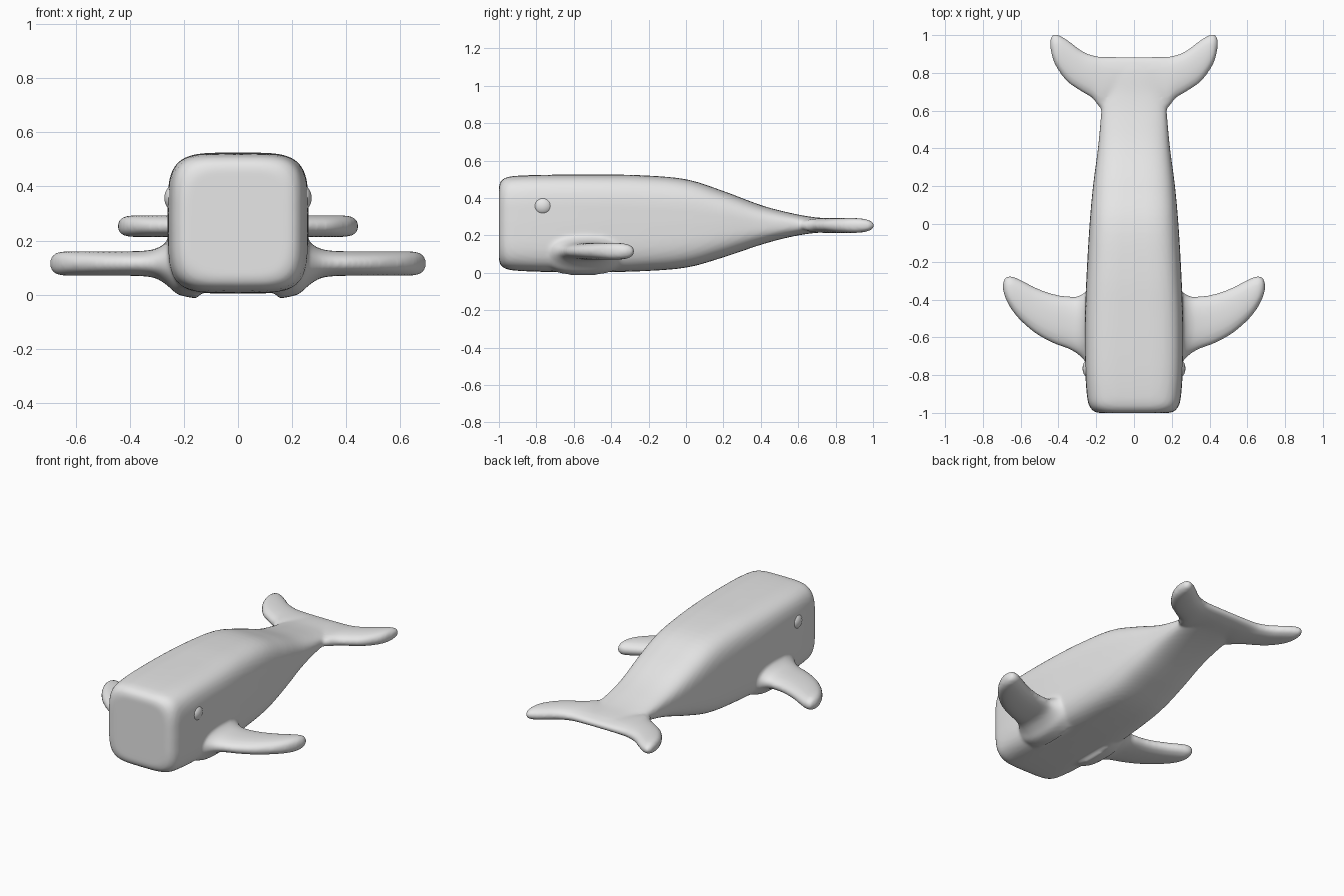
import bpy, bmesh, math
from mathutils import Vector

if "Cube" in bpy.data.objects:
    bpy.data.objects.remove(bpy.data.objects["Cube"])

skin = bpy.data.materials.new("soft_grey")
skin.diffuse_color = (0.8, 0.8, 0.8, 1)
skin.use_nodes = True
skin.node_tree.nodes["Principled BSDF"].inputs["Base Color"].default_value = skin.diffuse_color


def resample(rows, steps=5):
    """Catmull-Rom interpolation through rows of numbers."""
    rows = [Vector(r) for r in rows]
    out = []
    for i in range(len(rows) - 1):
        b, c = rows[i], rows[i + 1]
        a = rows[i - 1] if i else b
        d = rows[i + 2] if i + 2 < len(rows) else c
        for s in range(steps):
            t = s / steps
            out.append(0.5 * (2 * b + (c - a) * t + (2 * a - 5 * b + 4 * c - d) * t * t
                              + (3 * b - a - 3 * c + d) * t ** 3))
    return out + [rows[-1]]


def rounded_ring(n, count=48):
    """Unit superellipse points."""
    pts = []
    for i in range(count):
        t = 2 * math.pi * i / count
        c, s = math.cos(t), math.sin(t)
        pts.append((math.copysign(abs(c) ** (2 / n), c), math.copysign(abs(s) ** (2 / n), s)))
    return pts


def loft(bm, rings):
    """Skin a list of rings and close both ends."""
    loops = [[bm.verts.new(p) for p in ring] for ring in rings]
    for a, b in zip(loops, loops[1:]):
        for i in range(len(a)):
            j = (i + 1) % len(a)
            bm.faces.new((a[i], a[j], b[j], b[i]))
    bm.faces.new(loops[0])
    bm.faces.new(loops[-1])


def fin_rings(rows, z):
    """Rows: x, leading y, trailing y, half thickness."""
    return [[(x, (y0 + y1) / 2 + u * (y1 - y0) / 2, z + v * h) for u, v in rounded_ring(2.3)]
            for x, y0, y1, h in rows]


bm = bmesh.new()

# Body: y, half width, bottom, top, squareness
body = [(-1.0, .19, .065, .465, 4), (-.99, .215, .04, .49, 4.2), (-.96, .238, .02, .51, 4.5),
        (-.9, .25, .011, .519, 4.5), (-.75, .259, .005, .524, 4.5), (-.5, .26, .004, .525, 4.3),
        (-.25, .25, .008, .522, 4), (0, .235, .028, .5, 3.7), (.2, .217, .083, .437, 3.4),
        (.4, .191, .15, .362, 3), (.55, .177, .19, .322, 2.8), (.68, .168, .212, .298, 2.6),
        (.8, .15, .218, .289, 2.5), (.865, .12, .23, .276, 2.4)]
loft(bm, [[(u * w, y, (lo + hi) / 2 + v * (hi - lo) / 2) for u, v in rounded_ring(n)]
          for y, w, lo, hi, n in resample(body)])

# Flippers, flared where they meet the body
flipper = [(.15, -.80, -.30, .13), (.22, -.77, -.33, .115), (.26, -.725, -.362, .082),
           (.30, -.688, -.383, .056), (.35, -.66, -.383, .047), (.43, -.63, -.37, .045),
           (.52, -.58, -.337, .045), (.60, -.512, -.296, .045), (.65, -.45, -.276, .044),
           (.677, -.40, -.281, .036), (.69, -.365, -.30, .022), (.694, -.345, -.32, .007)]
for side in (1, -1):
    loft(bm, fin_rings([(side * x, a, b, h) for x, a, b, h in resample(flipper)], .115))

# Tail flukes, one sweep from tip to tip
fluke = [(0, .66, .886, .033), (.1, .63, .886, .036), (.17, .61, .887, .039),
         (.22, .665, .894, .04), (.28, .702, .92, .04), (.35, .75, .973, .04),
         (.40, .813, 1.002, .039), (.427, .865, 1.003, .032), (.44, .915, .988, .02),
         (.444, .945, .965, .006)]
half = resample(fluke)
whole = [(-x, a, b, h) for x, a, b, h in reversed(half[1:])] + [tuple(r) for r in half]
loft(bm, fin_rings(whole, .253))

bmesh.ops.recalc_face_normals(bm, faces=bm.faces)
mesh = bpy.data.meshes.new("whale_body")
bm.to_mesh(mesh)
bm.free()
mesh.materials.append(skin)
whale = bpy.data.objects.new("whale_body", mesh)
bpy.context.collection.objects.link(whale)

# Fuse the parts and soften the joins
remesh = whale.modifiers.new("fuse", 'REMESH')
remesh.mode = 'VOXEL'
remesh.voxel_size = 0.011
remesh.use_smooth_shade = True
soften = whale.modifiers.new("soften", 'SMOOTH')
soften.factor = 0.5
soften.iterations = 6

# Eyes
for name, side in (("left_eye", 1), ("right_eye", -1)):
    bpy.ops.mesh.primitive_uv_sphere_add(segments=32, ring_count=16, radius=1,
                                         location=(side * .238, -.765, .357))
    eye = bpy.context.object
    eye.name = name
    eye.scale = (.034, .05, .047)
    eye.data.materials.append(skin)
    bpy.ops.object.shade_smooth()
